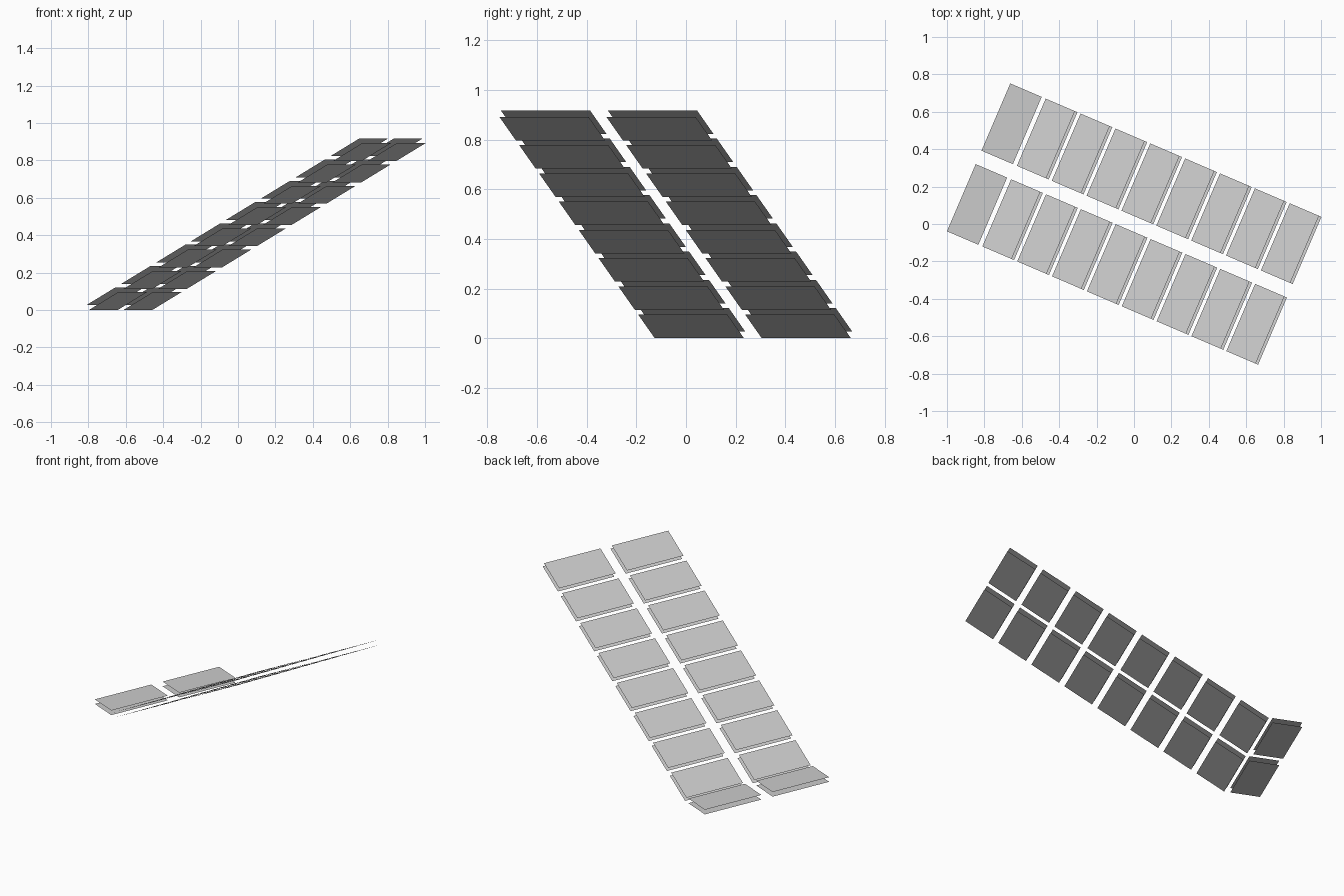
import bpy
import bmesh
from math import atan2, radians, cos, sin
from mathutils import Matrix, Vector

cube = bpy.data.objects.get("Cube")
if cube:
    bpy.data.objects.remove(cube, do_unlink=True)

# Plain grey used on every plate
grey = bpy.data.materials.new("light_grey")
grey.use_nodes = True
colour = (0.6, 0.6, 0.6, 1)
grey.diffuse_color = colour
grey.node_tree.nodes["Principled BSDF"].inputs["Base Color"].default_value = colour

TURN = Matrix.Rotation(radians(-23.2), 4, "Z")   # heading of the whole run
WIDTH = 0.391                                    # plate size across the run
COLUMNS = {"front": -0.2345, "back": 0.2345}     # column centres across the run
GAP = 0.03                                       # spacing of the two skins
RUN, RISE = 0.2028, 0.1138                       # spacing of sloped plates
SLOPE = atan2(RISE, RUN)
STEPS = 8


def panel(name, start, z, across, length, pitch):
    """Two thin parallel skins, the lower one facing down."""
    bm = bmesh.new()
    for height, flip in ((0, True), (GAP, False)):
        corners = [(0, -WIDTH / 2), (length, -WIDTH / 2),
                   (length, WIDTH / 2), (0, WIDTH / 2)]
        verts = [bm.verts.new((x, y, height)) for x, y in corners]
        face = bm.faces.new(verts[::-1] if flip else verts)
        face.normal_update()
    place = Matrix.Translation(Vector((start, across, z)))
    bm.transform(TURN @ place @ Matrix.Rotation(-pitch, 4, "Y"))
    mesh = bpy.data.meshes.new(name)
    bm.to_mesh(mesh)
    bm.free()
    mesh.materials.append(grey)
    obj = bpy.data.objects.new(name, mesh)
    bpy.context.collection.objects.link(obj)


for side, across in COLUMNS.items():
    # Level plate at the foot of the run
    panel(f"{side}_level_panel", -0.904, 0, across, 0.183, 0)
    # Sloped plates climbing the run
    foot = -0.698 + GAP * sin(SLOPE)
    for i in range(STEPS):
        panel(f"{side}_sloped_panel_{i + 1}", foot + i * RUN, i * RISE,
              across, 0.17 / cos(SLOPE), SLOPE)
